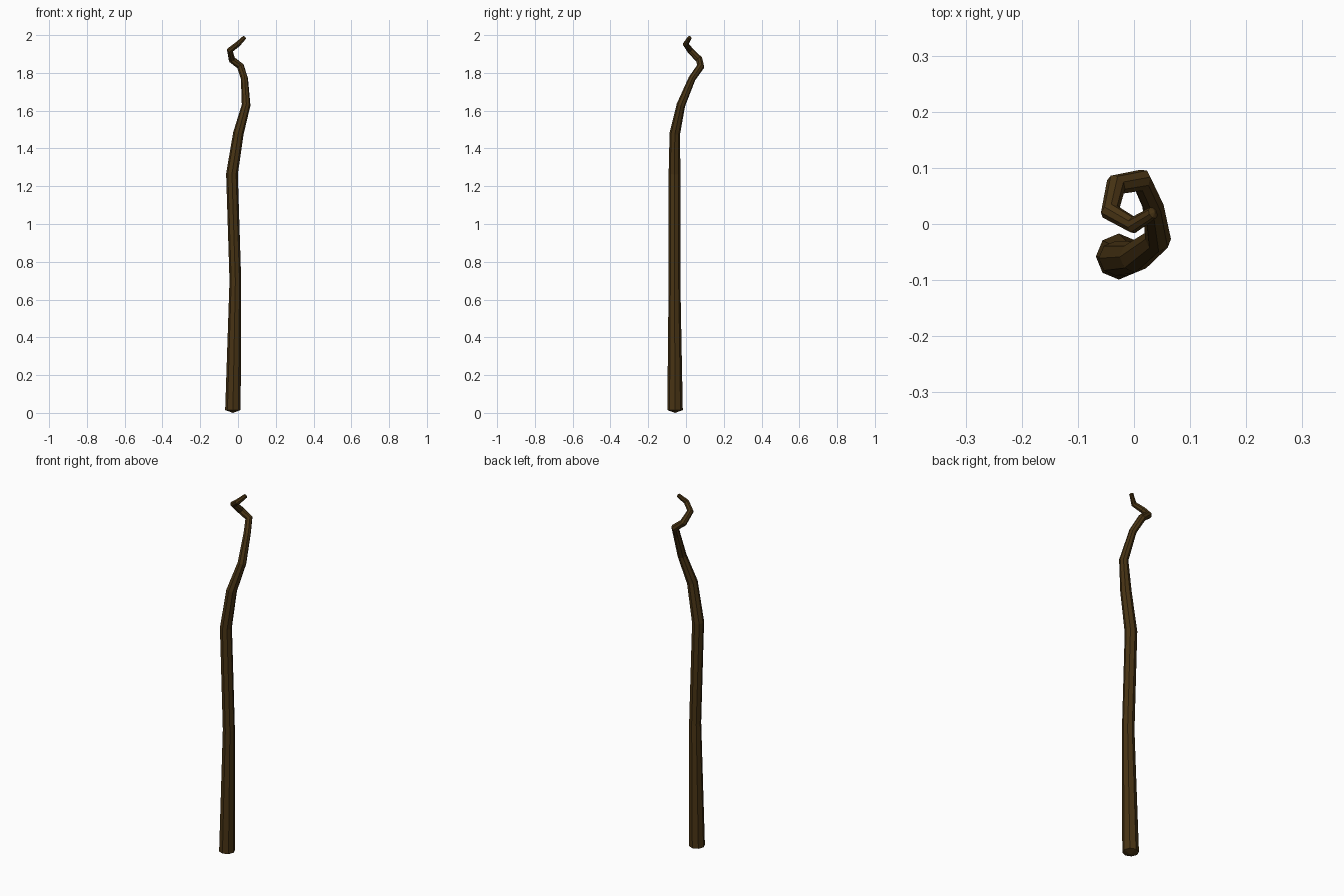
import bpy, bmesh, math
from mathutils import Vector

if "Cube" in bpy.data.objects:
    bpy.data.objects.remove(bpy.data.objects["Cube"])

SIDES = 8
# Spine of the staff: x, y, z, radius
SPINE = [(-0.027, -0.058, 0.015, 0.041), (-0.014, -0.061, 0.70, 0.031),
         (-0.032, -0.061, 1.265, 0.031), (0.002, -0.059, 1.48, 0.028),
         (0.043, -0.027, 1.63, 0.023), (0.034, 0.032, 1.77, 0.019),
         (0.013, 0.078, 1.835, 0.020), (-0.032, 0.070, 1.87, 0.019),
         (-0.043, 0.022, 1.92, 0.017), (-0.001, -0.002, 1.952, 0.015),
         (0.034, 0.020, 1.987, 0.011)]

wood = bpy.data.materials.new("dark brown wood")
wood.diffuse_color = (0.065, 0.034, 0.007, 1)
wood.use_nodes = True
wood.node_tree.nodes["Principled BSDF"].inputs["Base Color"].default_value = wood.diffuse_color

bm = bmesh.new()
pts = [Vector(p[:3]) for p in SPINE]
dirs = [(b - a).normalized() for a, b in zip(pts, pts[1:])]
tangents = [Vector((0, 0, 1))] + [(a + b).normalized() for a, b in zip(dirs, dirs[1:])] + [dirs[-1]]

# Eight-sided rings carried along the spine without twisting
side = Vector((1, 0, 0))
rings = []
for i, (p, t) in enumerate(zip(pts, tangents)):
    if i:
        side = tangents[i - 1].rotation_difference(t) @ side
    side = (side - t * side.dot(t)).normalized()
    up = t.cross(side)
    r = SPINE[i][3]
    rings.append([bm.verts.new(p + r * (math.cos(a) * side + math.sin(a) * up))
                  for a in (2 * math.pi * k / SIDES for k in range(SIDES))])

for low, high in zip(rings, rings[1:]):
    for k in range(SIDES):
        n = (k + 1) % SIDES
        bm.faces.new((low[k], low[n], high[n], high[k]))

# Shallow pointed ends
foot = bm.verts.new((pts[0].x, pts[0].y, 0.0))
tip = bm.verts.new(pts[-1] + dirs[-1] * 0.005)
for k in range(SIDES):
    n = (k + 1) % SIDES
    bm.faces.new((rings[0][n], rings[0][k], foot))
    bm.faces.new((rings[-1][k], rings[-1][n], tip))

bmesh.ops.recalc_face_normals(bm, faces=bm.faces[:])
mesh = bpy.data.meshes.new("twisted_staff")
bm.to_mesh(mesh)
bm.free()
mesh.materials.append(wood)
staff = bpy.data.objects.new("twisted_staff", mesh)
bpy.context.collection.objects.link(staff)
